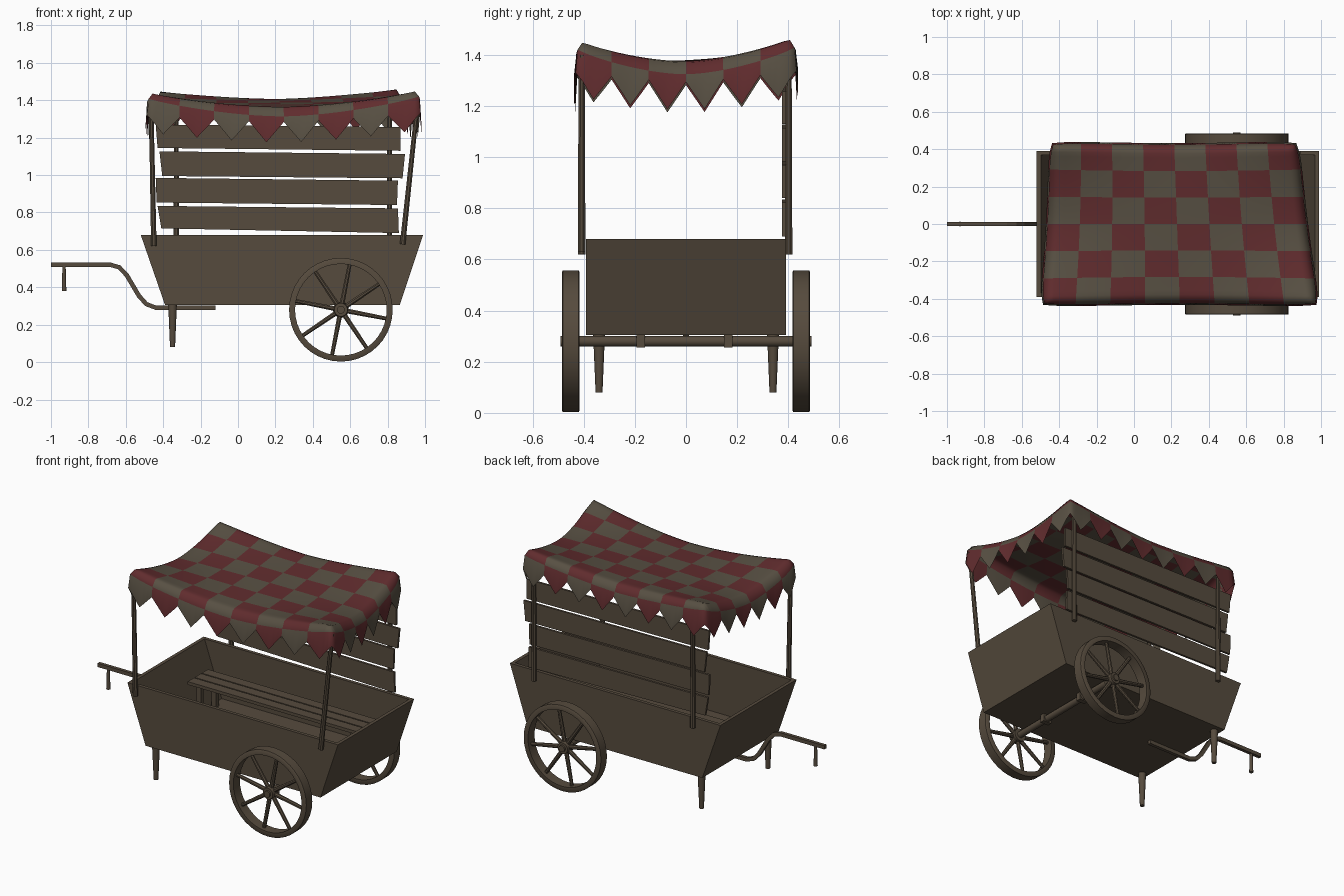
import bpy, bmesh, math
from mathutils import Vector

if "Cube" in bpy.data.objects:
    bpy.data.objects.remove(bpy.data.objects["Cube"])


def material(name, rgb):
    m = bpy.data.materials.new(name)
    m.diffuse_color = (*rgb, 1)
    m.use_nodes = True
    m.node_tree.nodes["Principled BSDF"].inputs["Base Color"].default_value = m.diffuse_color
    return m


WOOD = material("brown wood", (0.093, 0.070, 0.047))
TAN = material("tan cloth", (0.097, 0.080, 0.056))
RED = material("dark red cloth", (0.118, 0.025, 0.027))


def finish(name, bm, mats, smooth=None):
    if smooth is None or smooth < 90:
        bmesh.ops.recalc_face_normals(bm, faces=bm.faces)
    me = bpy.data.meshes.new(name)
    bm.to_mesh(me)
    bm.free()
    for m in mats:
        me.materials.append(m)
    if smooth:
        me.shade_smooth()
        me.set_sharp_from_angle(angle=math.radians(smooth))
    ob = bpy.data.objects.new(name, me)
    bpy.context.collection.objects.link(ob)
    return ob


def loft(name, rings, closed=False, smooth=None):
    """Skin a list of equal-length point rings, capped or joined in a loop."""
    bm = bmesh.new()
    vs = [[bm.verts.new(p) for p in r] for r in rings]
    n = len(vs[0])
    pairs = list(zip(vs, vs[1:])) + ([(vs[-1], vs[0])] if closed else [])
    for a, b in pairs:
        for i in range(n):
            bm.faces.new((a[i], a[(i + 1) % n], b[(i + 1) % n], b[i]))
    if not closed:
        bm.faces.new(vs[0])
        bm.faces.new(vs[-1])
    return finish(name, bm, [WOOD], smooth)


def rod(name, p, q, r0, r1=None, n=12):
    p, q = Vector(p), Vector(q)
    rot = (q - p).to_track_quat('Z', 'Y')

    def ring(c, r):
        return [c + rot @ Vector((r * math.cos(t), r * math.sin(t), 0))
                for t in (2 * math.pi * (k + .5) / n for k in range(n))]
    return loft(name, [ring(p, r0), ring(q, r0 if r1 is None else r1)], smooth=40 if n > 4 else None)


def rect(x0, x1, y0, y1, z):
    return [(x0, y0, z), (x1, y0, z), (x1, y1, z), (x0, y1, z)]


def box(name, x0, x1, y0, y1, z0, z1):
    return loft(name, [rect(x0, x1, y0, y1, z0), rect(x0, x1, y0, y1, z1)])


# Open cart body with sloping ends
loft("cart_body", [rect(-.39, .865, -.39, .39, .305), rect(-.52, .99, -.39, .39, .68),
                   rect(-.498, .968, -.368, .368, .68), rect(-.375, .85, -.368, .368, .325)])

# Bench inside the cart
for k in range(3):
    y = .07 + .072 * k
    box("bench_plank", -.41, .82, y, y + .064, .52, .54)
for x in (-.36, .74):
    for y in (.09, .245):
        box("bench_leg", x, x + .03, y, y + .03, .325, .52)

# Wheels: rim, hub and eight spokes on each side
CX, CZ, R = .55, .28, .277
for s in (-1, 1):
    def circle(r, y):
        return [(CX + r * math.cos(2 * math.pi * k / 40), s * y, CZ + r * math.sin(2 * math.pi * k / 40))
                for k in range(40)]
    loft("wheel_rim", [circle(R, .42), circle(R, .481), circle(R - .004, .484), circle(.245, .484),
                       circle(.245, .417), circle(R - .004, .417)], closed=True, smooth=40)
    rod("wheel_hub", (CX, s * .42, CZ), (CX, s * .48, CZ), .042, .036, 16)
    for k in range(8):
        t = math.radians(-11 + 45 * k)
        c, d = math.cos(t), math.sin(t)
        rod("wheel_spoke", (CX + .03 * c, s * .45, CZ + .03 * d),
            (CX + .25 * c, s * .45, CZ + .25 * d), .014, .011, 8)

# Axle and its brackets
rod("axle", (CX, -.49, CZ), (CX, .49, CZ), .021, n=16)
for y in (-.177, .165):
    box("axle_bracket", CX - .03, CX + .03, y - .016, y + .016, .255, .31)

# Tapered support legs
for y in (-.34, .34):
    rod("support_leg", (-.35, y, .31), (-.35, y, .08), .024, .014, 12)

# Bent tow bar with hanging handle
path = [(-1, .52), (-.68, .52), (-.635, .507), (-.595, .465), (-.53, .355), (-.49, .31), (-.44, .291), (-.12, .291)]
rings = []
for k, (x, z) in enumerate(path):
    a, b = path[max(k - 1, 0)], path[min(k + 1, len(path) - 1)]
    t = Vector((b[0] - a[0], b[1] - a[1])).normalized() * .012
    nx, nz = -t.y, t.x
    rings.append([(x + nx, -.011, z + nz), (x + nx, .011, z + nz), (x - nx, .011, z - nz), (x - nx, -.011, z - nz)])
loft("tow_bar", rings)
rod("tow_handle", (-.93, 0, .515), (-.93, 0, .38), .009, .013, 10)

# Canopy posts
for base, top in (((-.45, -.408, .62), (-.465, -.408, 1.40)), ((.88, -.408, .63), (.962, -.408, 1.40)),
                  ((-.33, .401, .62), (-.33, .401, 1.38)), ((.81, .401, .62), (.81, .401, 1.39))):
    rod("canopy_post", base, top, .016, .013, 8)

# Uneven back slats
slats = [((-.43, .835), (.855, .822), (.86, .69), (-.41, .715)),
         ((-.44, .985), (.855, .97), (.85, .84), (-.435, .853)),
         ((-.42, 1.127), (.893, 1.113), (.88, .983), (-.405, .995)),
         ((-.44, 1.27), (.87, 1.257), (.87, 1.13), (-.43, 1.145))]
for q in slats:
    loft("back_slat", [[(x, .376, z) for x, z in q], [(x, .39, z) for x, z in q]])

# Sagging checked canopy with a pennant hem
COLS, ROWS, SUB = 8, 6, 6
NX, NY = COLS * SUB, ROWS * SUB


def cloth(i, j):
    u, v = i / NX, j / NY
    a, b = 2 * u - 1, 2 * v - 1
    x0, x1 = -.50 + .05 * v, .99 - .11 * v
    pinch = 1 - .03 * abs(a * b) ** 8
    x = (x0 + x1) / 2 + (x1 - x0) / 2 * a * pinch
    y = .437 * b * pinch - .012 * b * (1 - a * a)
    x -= .012 * a * (1 - b * b)
    z = 1.458 + .012 * u + .008 * v - .10 * (1 - abs(a * b) ** 1.7) + .04 * v * v * (1 - a * a)
    r = .05
    d = min(u * 1.4, (1 - u) * 1.4, v * .87, (1 - v) * .87, r)
    return Vector((x, y, z - r + math.sqrt(max(0, r * r - (r - d) ** 2))))


def hem(i, j):
    k = i if j in (0, NY) and i not in (0, NX) else j
    a, b = 2 * i / NX - 1, 2 * j / NY - 1
    corner = abs(a * b) ** 2
    f = 1 - abs(2 * (k % SUB) / SUB - 1)
    p = cloth(i, j)
    out = Vector(((i == NX) - (i == 0), (j == NY) - (j == 0), 0)) * .008
    return p + out - Vector((0, 0, (.03 + .06 * corner) + f * (.11 - .02 * corner)))


bm = bmesh.new()
top = {(i, j): bm.verts.new(cloth(i, j)) for i in range(NX + 1) for j in range(NY + 1)}
for i in range(NX):
    for j in range(NY):
        f = bm.faces.new((top[i, j], top[i + 1, j], top[i + 1, j + 1], top[i, j + 1]))
        f.material_index = int((i // SUB + j // SUB) % 2 == 0)
loop = ([(i, 0) for i in range(NX)] + [(NX, j) for j in range(NY)]
        + [(i, NY) for i in range(NX, 0, -1)] + [(0, j) for j in range(NY, 0, -1)])
low = [bm.verts.new(hem(*ij)) for ij in loop]
for k, p in enumerate(loop):
    n = (k + 1) % len(loop)
    q = loop[n]
    f = bm.faces.new((top[q], top[p], low[k], low[n]))
    if p[1] == q[1]:      # front and back hems
        cell = min(p[0], q[0]) // SUB + (-1 if p[1] == 0 else ROWS)
    else:                 # left and right hems
        cell = min(p[1], q[1]) // SUB + (-1 if p[0] == 0 else COLS)
    f.material_index = int(cell % 2 == 0)
finish("checked_canopy", bm, [TAN, RED], smooth=120)
